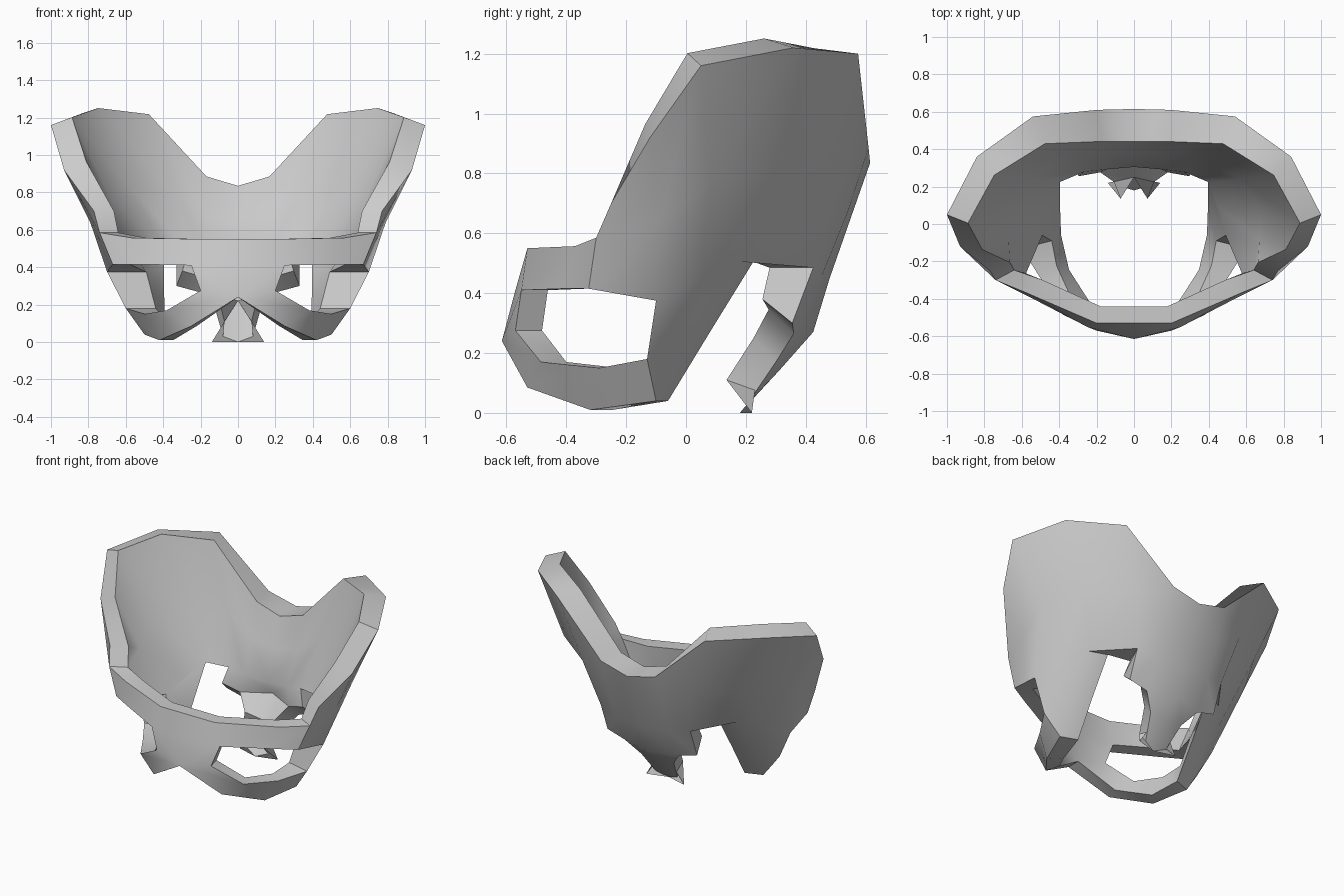
import bpy
import bmesh
from mathutils import Vector

cube = bpy.data.objects.get("Cube")
if cube:
    bpy.data.objects.remove(cube)

bone = bpy.data.materials.new("bone_grey")
bone.use_nodes = True
colour = (0.6, 0.6, 0.6, 1)
bone.diffuse_color = colour
bone.node_tree.nodes["Principled BSDF"].inputs["Base Color"].default_value = colour

bm = bmesh.new()


def sheet(*rows):
    """Skin neighbouring cross-sections with quads."""
    grid = [[bm.verts.new(p) for p in row] for row in rows]
    for a, b in zip(grid, grid[1:]):
        for i in range(len(a) - 1):
            bm.faces.new((a[i], a[i + 1], b[i + 1], b[i]))


def inner(p):
    """Matching point on the inside: thick at the back, thin at the front."""
    if p.y > .19 and p.z < .4:  # tail leans forward
        return p + Vector((-.1 * p.x, -.06 - .12 * p.x, .08))
    if -.14 < p.y < .19 and p.z < .52:  # seat bone is deep and blunt
        return Vector((.39 + .5 * (p.x - .5), p.y + .04, p.z))
    high = p.z > .9
    n = Vector((p.x, 1.6 * (p.y + (.2 if high else .05)), 0)).normalized()
    depth = .12 + (.055 * n.y ** 4 if n.y > 0 else -.03 * n.y ** 2)
    lift = .045 * n.x if high else 0
    return p - n * depth + Vector((0, 0, lift))


# Landmarks shared by several parts (left half, outer surface)
sacrum_mid, sacrum_side, notch_back = (0, .48, .45), (.2, .455, .46), (.33, .425, .485)
notch_front, wall_low = (.51, .185, .505), (.62, .05, .45)
hole_back, hole_top = (.7, -.1, .375), (.67, -.325, .415)
hole_front, hole_low, hole_heel = (.25, -.55, .41), (.2, -.57, .275), (.6, -.13, .18)
brow, bar_front = (.74, -.3, .585), (.2, -.53, .55)
arch, heel = (0, -.615, .24), (.5, -.1, .04)
sacrum_low, sacrum_edge = (0, .425, .27), (.2, .36, .265)

# Flared wing, from the middle of the back round to the hip: rim, middle, foot
sheet([(0, .615, .835), (0, .55, .65), sacrum_mid],
      [(.2, .61, .885), (.2, .54, .67), sacrum_side],
      [(.54, .575, 1.2), (.4, .52, .8), notch_back],
      [(.84, .36, 1.22), (.67, .33, .82), notch_front],
      [(1, .05, 1.16), (.8, .08, .77), wall_low],
      [(.93, -.12, .92), (.79, -.09, .64), hole_back],
      [(.77, -.25, .7), brow, hole_top])

# Upper front bar and its middle joint
sheet([brow, hole_top], [(.57, -.37, .557), (.52, -.41, .415)],
      [bar_front, hole_front], [(0, -.53, .55), (0, -.57, .41)])
sheet([hole_front, hole_low], [(0, -.57, .41), arch])

# Lower front bar running back to the seat bone
sheet([arch, hole_low], [(.25, -.53, .085), (.38, -.485, .17)],
      [(.42, -.32, .01), (.5, -.29, .15)], [heel, hole_heel])

# Seat bone up to the wing
sheet([heel, hole_heel], [(.51, .04, .27), hole_back], [notch_front, wall_low])

# Lower back plate and tail
sheet([sacrum_mid, sacrum_side, notch_back], [sacrum_low, sacrum_edge, (.33, .355, .3)])
sheet([sacrum_low, sacrum_edge], [(0, .31, .14), (.12, .3, .17)],
      [(0, .18, 0), (.08, .205, .03)])

# Inner skin and the walls that close every open edge except the middle seam
bmesh.ops.remove_doubles(bm, verts=bm.verts, dist=.002)
faces = list(bm.faces)
edges = [e for e in bm.edges if e.is_boundary and any(v.co.x > .001 for v in e.verts)]
inside = {v: bm.verts.new(inner(v.co)) for v in list(bm.verts)}
for f in faces:
    bm.faces.new([inside[v] for v in reversed(f.verts)])
for e in edges:
    a, b = e.verts
    bm.faces.new((a, b, inside[b], inside[a]))

# Right half
half = bm.verts[:] + bm.edges[:] + bm.faces[:]
bmesh.ops.mirror(bm, geom=half, axis='X', merge_dist=.001)
bmesh.ops.recalc_face_normals(bm, faces=bm.faces)

mesh = bpy.data.meshes.new("pelvis")
bm.to_mesh(mesh)
bm.free()
mesh.materials.append(bone)
pelvis = bpy.data.objects.new("pelvis", mesh)
bpy.context.collection.objects.link(pelvis)
bpy.ops.object.select_all(action='DESELECT')
pelvis.select_set(True)
bpy.context.view_layer.objects.active = pelvis
bpy.ops.object.shade_smooth_by_angle(angle=.85)
